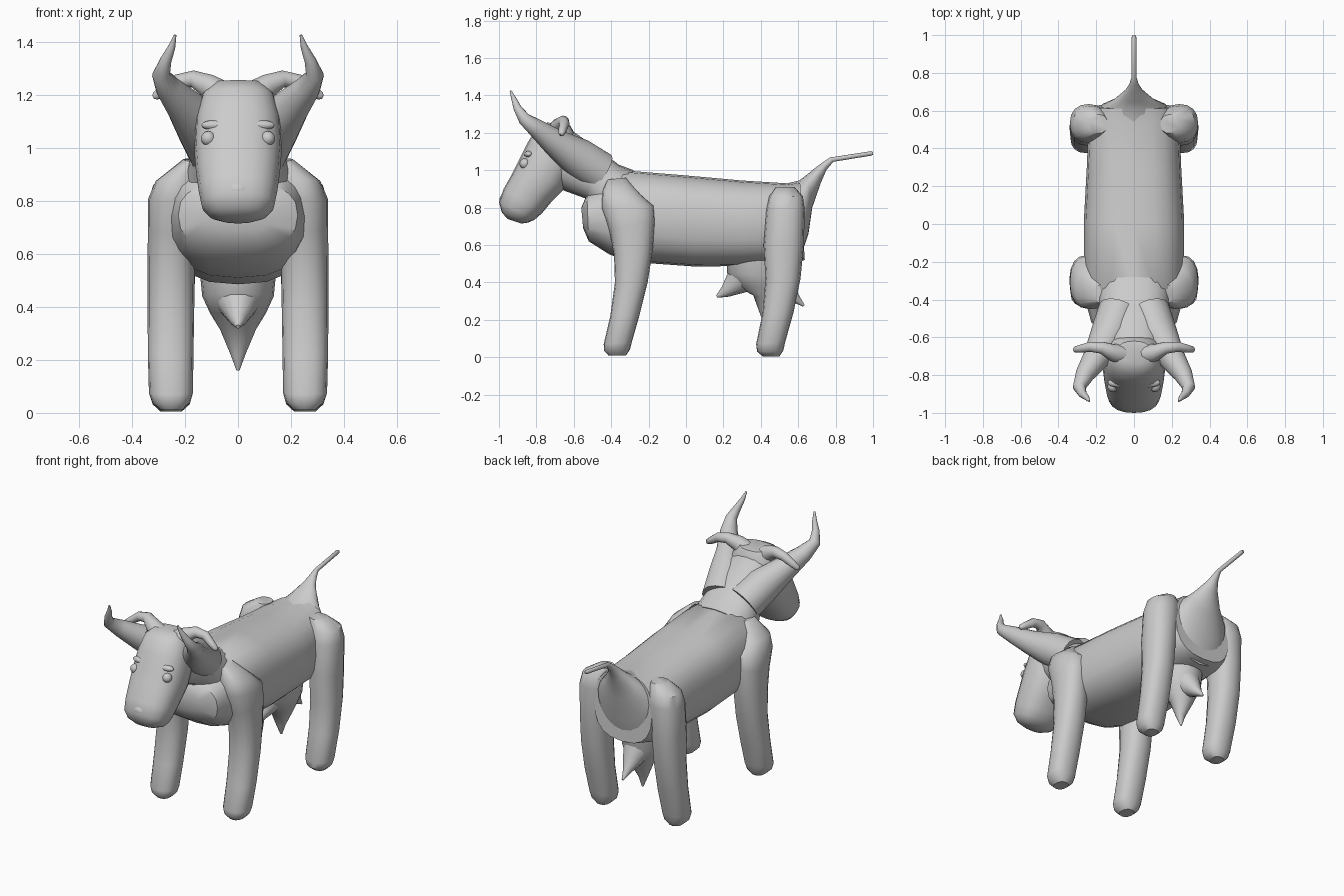
import bpy, bmesh, math
from mathutils import Vector


def skin(name, rings):
    """Bridge equal-sized vertex rings into a capped smooth surface."""
    bm = bmesh.new()
    vr = [[bm.verts.new(p) for p in r] for r in rings]
    n = len(vr[0])
    for a, b in zip(vr, vr[1:]):
        for i in range(n):
            j = (i + 1) % n
            bm.faces.new((a[i], a[j], b[j], b[i]))
    bm.faces.new(vr[0])
    bm.faces.new(vr[-1])
    bmesh.ops.recalc_face_normals(bm, faces=bm.faces)
    me = bpy.data.meshes.new(name)
    bm.to_mesh(me)
    bm.free()
    ob = bpy.data.objects.new(name, me)
    bpy.context.collection.objects.link(ob)
    smooth(ob)
    return ob


def smooth(ob):
    bpy.ops.object.select_all(action='DESELECT')
    ob.select_set(True)
    bpy.context.view_layer.objects.active = ob
    bpy.ops.object.shade_smooth_by_angle(angle=math.radians(42))


def loft(name, stations, power=2.0, side=1, n=20):
    """Stations: two side-profile points (y,z), half width, optional x centre."""
    rings = []
    for s in stations:
        a, b, hw = Vector((0, s[0], s[1])), Vector((0, s[2], s[3])), s[4]
        mid, half = (a + b) / 2, (a - b) / 2
        mid.x = side * (s[5] if len(s) > 5 else 0)
        ring = []
        for i in range(n):
            t = 2 * math.pi * i / n
            c, d = math.cos(t), math.sin(t)
            u = math.copysign(abs(c) ** (2 / power), c)
            v = math.copysign(abs(d) ** (2 / power), d)
            ring.append(mid + half * v + Vector((hw * u, 0, 0)))
        rings.append(ring)
    return skin(name, rings)


def tube(name, path, side=1, n=14):
    """Tapered round tube through (x, y, z, radius) points."""
    pts = [Vector((side * p[0], p[1], p[2])) for p in path]
    rings, prev = [], None
    for i, p in enumerate(pts):
        d = (pts[min(i + 1, len(pts) - 1)] - pts[max(i - 1, 0)]).normalized()
        ref = prev if prev else (Vector((0, 1, 0)) if abs(d.y) < .8 else Vector((1, 0, 0)))
        u = (ref - d * ref.dot(d)).normalized()
        prev, v, r = u, d.cross(u), path[i][3]
        rings.append([p + r * (u * math.cos(2 * math.pi * k / n) + v * math.sin(2 * math.pi * k / n))
                      for k in range(n)])
    return skin(name, rings)


def ball(name, loc, scale):
    bpy.ops.mesh.primitive_uv_sphere_add(segments=14, ring_count=8, location=loc)
    ob = bpy.context.object
    ob.name, ob.scale = name, scale
    smooth(ob)


# Trunk running from the chest to the rump
loft("body", [
    (-.56, .80, -.55, .69, .13), (-.53, .87, -.52, .62, .225),
    (-.42, .93, -.41, .55, .255), (-.34, 1.0, -.30, .51, .265),
    (0, .972, .05, .485, .265), (.30, .945, .30, .488, .25),
    (.54, .93, .56, .50, .24), (.61, .94, .635, .52, .20)], 2.6)

# Rump flare drawn out into the tail
loft("tail", [
    (.54, .93, .60, .50, .20), (.605, .945, .655, .66, .17),
    (.645, .975, .675, .80, .105), (.70, 1.02, .72, .93, .045),
    (.735, 1.045, .75, 1.0, .024), (.77, 1.068, .787, 1.045, .013),
    (.99, 1.102, .99, 1.078, .012), (1.0, 1.097, 1.0, 1.083, .007)])

# Neck
loft("neck", [
    (-.28, 1.0, -.42, .66, .20), (-.36, 1.03, -.50, .80, .19),
    (-.45, 1.10, -.54, .85, .165), (-.60, 1.205, -.65, .89, .155),
    (-.72, 1.23, -.75, .95, .13)], 2.4)

# Head from the poll down to the muzzle
loft("head", [
    (-.74, 1.255, -.62, 1.24, .09), (-.80, 1.225, -.58, 1.17, .135),
    (-.845, 1.15, -.58, 1.05, .16), (-.885, 1.07, -.65, .90, .165),
    (-.93, .98, -.72, .83, .158), (-.975, .90, -.77, .77, .148),
    (-1.0, .83, -.81, .735, .137), (-.985, .775, -.845, .72, .11),
    (-.955, .74, -.88, .715, .06)], 2.4)
ball("nose", (0, -.965, .84), (.05, .033, .035))

# Udder with three centreline teats
loft("udder", [
    (.22, .54, .56, .54, .145), (.22, .45, .55, .43, .135),
    (.27, .38, .53, .37, .105), (.36, .33, .50, .30, .068),
    (.40, .22, .45, .22, .028), (.425, .16, .435, .16, .006)])
tube("front_teat", [(0, .34, .46, .11), (0, .27, .40, .07), (0, .21, .35, .032), (0, .165, .325, .008)])
tube("rear_teat", [(0, .46, .44, .10), (0, .53, .37, .06), (0, .58, .32, .028), (0, .63, .275, .006)])

for s, label in ((1, "right"), (-1, "left")):
    # Legs with rounded feet
    loft("front_leg_" + label, [
        (-.42, .95, -.32, .96, .04, .17), (-.45, .88, -.24, .87, .085, .225),
        (-.45, .80, -.17, .81, .10, .24), (-.41, .68, -.165, .73, .09, .25),
        (-.385, .55, -.18, .56, .089, .252), (-.38, .40, -.205, .40, .088, .253),
        (-.405, .22, -.25, .22, .086, .254), (-.44, .07, -.29, .08, .083, .253),
        (-.438, .035, -.30, .04, .07, .252), (-.415, .01, -.32, .01, .04, .252)], 2.3, s, 16)
    loft("rear_leg_" + label, [
        (.48, .91, .58, .91, .05, .19), (.445, .86, .625, .86, .09, .23),
        (.43, .79, .635, .79, .10, .24), (.415, .60, .63, .60, .09, .25),
        (.425, .42, .612, .42, .088, .253), (.41, .24, .575, .24, .086, .254),
        (.375, .07, .53, .08, .083, .253), (.38, .03, .52, .035, .07, .252),
        (.41, .005, .50, .005, .04, .252)], 2.3, s, 16)
    # Horns spreading from the neck and turning upward
    tube("horn_" + label, [
        (.08, -.46, .99, .11), (.125, -.58, 1.07, .105), (.20, -.71, 1.155, .072),
        (.262, -.80, 1.225, .05), (.29, -.865, 1.275, .034), (.272, -.90, 1.33, .022),
        (.25, -.92, 1.38, .014), (.237, -.938, 1.425, .005)], s)
    # Ears
    tube("ear_" + label, [
        (.05, -.69, 1.19, .06), (.115, -.68, 1.235, .045), (.17, -.655, 1.26, .032),
        (.23, -.65, 1.25, .027), (.28, -.66, 1.215, .022), (.312, -.665, 1.195, .016),
        (.32, -.665, 1.19, .006)], s)
    ball("eye_" + label, (s * .112, -.862, 1.035), (.028, .028, .028))
    ball("brow_" + label, (s * .085, -.84, 1.085), (.055, .025, .02))
